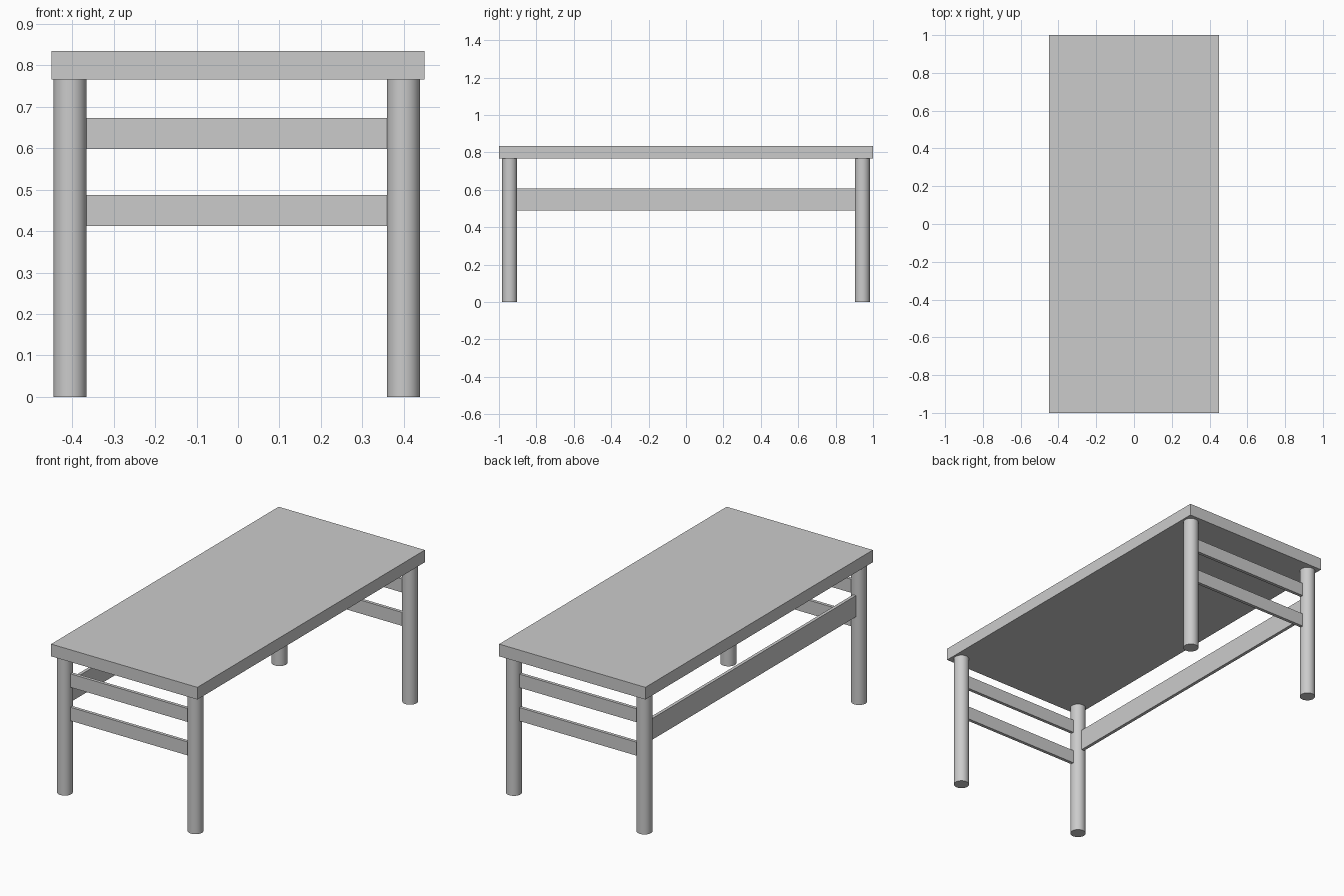
import bpy
import math

if "Cube" in bpy.data.objects:
    bpy.data.objects.remove(bpy.data.objects["Cube"])

LEG_X = (-0.405, 0.399)   # left and right leg centres
LEG_Y = (-0.943, 0.943)   # front and back leg centres
LEG_R = 0.04
LEG_H = 0.766
RAIL_T = 0.018


def box(name, x, y, z):
    """Box from (min, max) ranges on each axis."""
    bpy.ops.mesh.primitive_cube_add(
        size=1, location=[(a + b) / 2 for a, b in (x, y, z)])
    ob = bpy.context.object
    ob.name = name
    ob.scale = [b - a for a, b in (x, y, z)]
    bpy.ops.object.transform_apply(location=False, rotation=False, scale=True)
    return ob


def leg(name, x, y):
    bpy.ops.mesh.primitive_cylinder_add(
        vertices=32, radius=LEG_R, depth=LEG_H, location=(x, y, LEG_H / 2))
    bpy.context.object.name = name
    bpy.ops.object.shade_smooth_by_angle(angle=math.radians(30))


# Table top
box("table_top", (-0.45, 0.45), (-1, 1), (LEG_H, 0.834))

# Round legs and the pair of rails at each end
rail_x = (LEG_X[0] + LEG_R, LEG_X[1] - LEG_R)
for end, y in zip(("front", "back"), LEG_Y):
    for side, x in zip(("left", "right"), LEG_X):
        leg(f"{end}_{side}_leg", x, y)
    for level, z in (("lower", 0.412), ("upper", 0.598)):
        box(f"{end}_{level}_rail", rail_x,
            (y - RAIL_T / 2, y + RAIL_T / 2), (z, z + 0.075))

# Single long stretcher on the left side only
box("left_long_rail", (LEG_X[0] - RAIL_T / 2, LEG_X[0] + RAIL_T / 2),
    (LEG_Y[0] + LEG_R, LEG_Y[1] - LEG_R), (0.49, 0.608))
